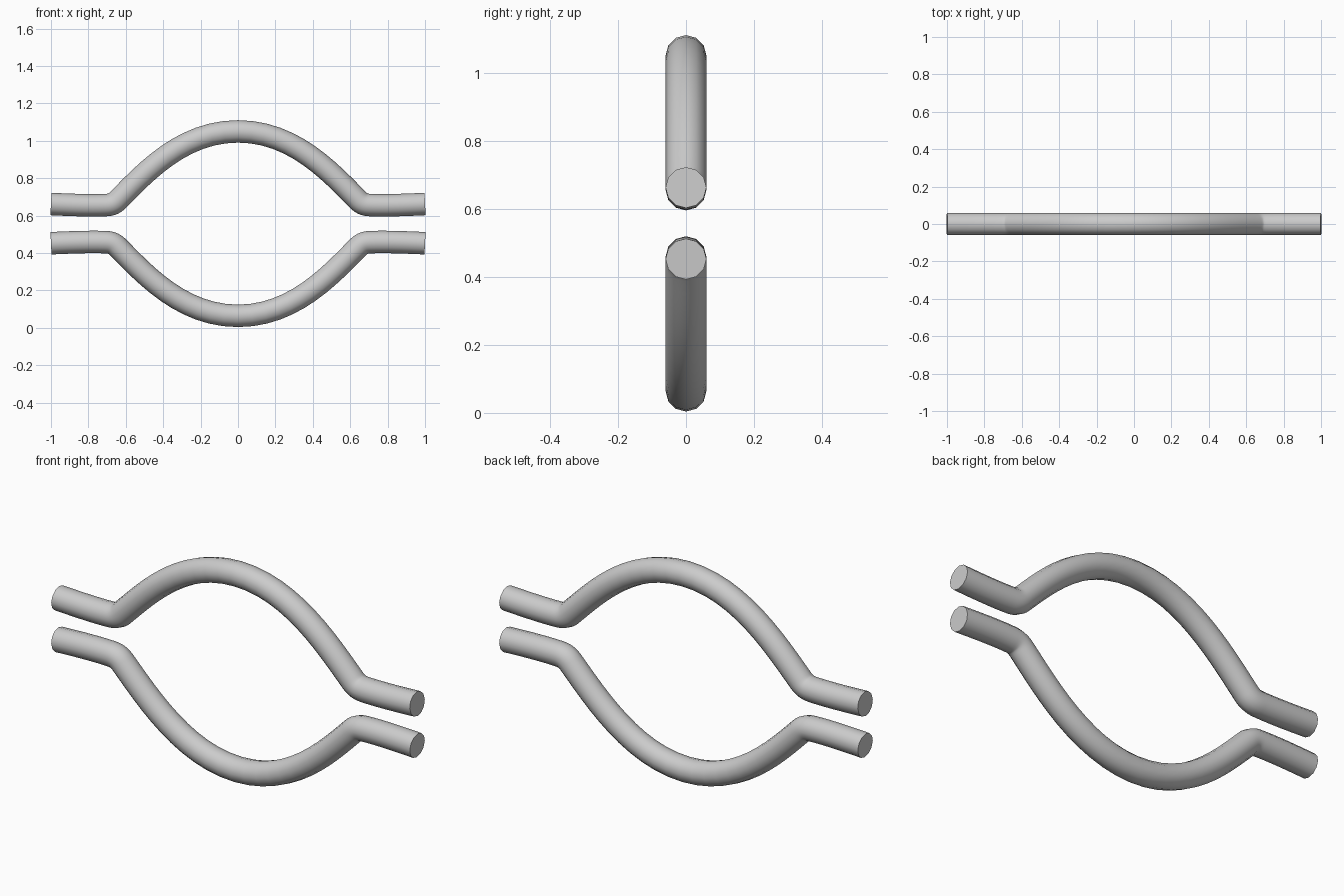
import bpy
from mathutils import Vector

cube = bpy.data.objects.get("Cube")
if cube:
    bpy.data.objects.remove(cube, do_unlink=True)

RADIUS = 0.06
MID_Z = 0.557

grey = bpy.data.materials.new("light_grey")
grey.use_nodes = True
colour = (0.6, 0.6, 0.6, 1)
grey.diffuse_color = colour
grey.node_tree.nodes["Principled BSDF"].inputs["Base Color"].default_value = colour

# Half of the centre line: (x, height above the middle), left and right handles
crown = ((0, 0.493), (-0.3, 0.493), (0.3, 0.493))
bend_in = ((0.64, 0.128), (0.5, 0.269), (0.663, 0.105))
bend_out = ((0.71, 0.099), (0.68, 0.1), (0.79, 0.096))
tip = ((1.0, 0.105), (0.9, 0.1), (1.1, 0.11))
half = [crown, bend_in, bend_out, tip]


def bent_rod(name, side):
    """Round bar along the centre line; side is 1 for up, -1 for down."""
    mirrored = [tuple((-x, z) for x, z in (co, right, left))
                for co, left, right in reversed(half[1:])]
    curve = bpy.data.curves.new(name, "CURVE")
    curve.dimensions = "3D"
    curve.bevel_depth = RADIUS
    curve.bevel_resolution = 4
    curve.use_fill_caps = True
    spline = curve.splines.new("BEZIER")
    spline.resolution_u = 12
    path = mirrored + half
    spline.bezier_points.add(len(path) - 1)
    for point, knot in zip(spline.bezier_points, path):
        co, left, right = (Vector((x, 0, MID_Z + side * z)) for x, z in knot)
        point.handle_left_type = point.handle_right_type = "FREE"
        point.co, point.handle_left, point.handle_right = co, left, right
    rod = bpy.data.objects.new(name, curve)
    bpy.context.collection.objects.link(rod)
    curve.materials.append(grey)

    # Turn into a mesh with smooth sides and crisp end caps
    bpy.ops.object.select_all(action="DESELECT")
    rod.select_set(True)
    bpy.context.view_layer.objects.active = rod
    bpy.ops.object.convert(target="MESH")
    bpy.ops.object.shade_smooth_by_angle(angle=0.7)


bent_rod("upper_rod", 1)
bent_rod("lower_rod", -1)
